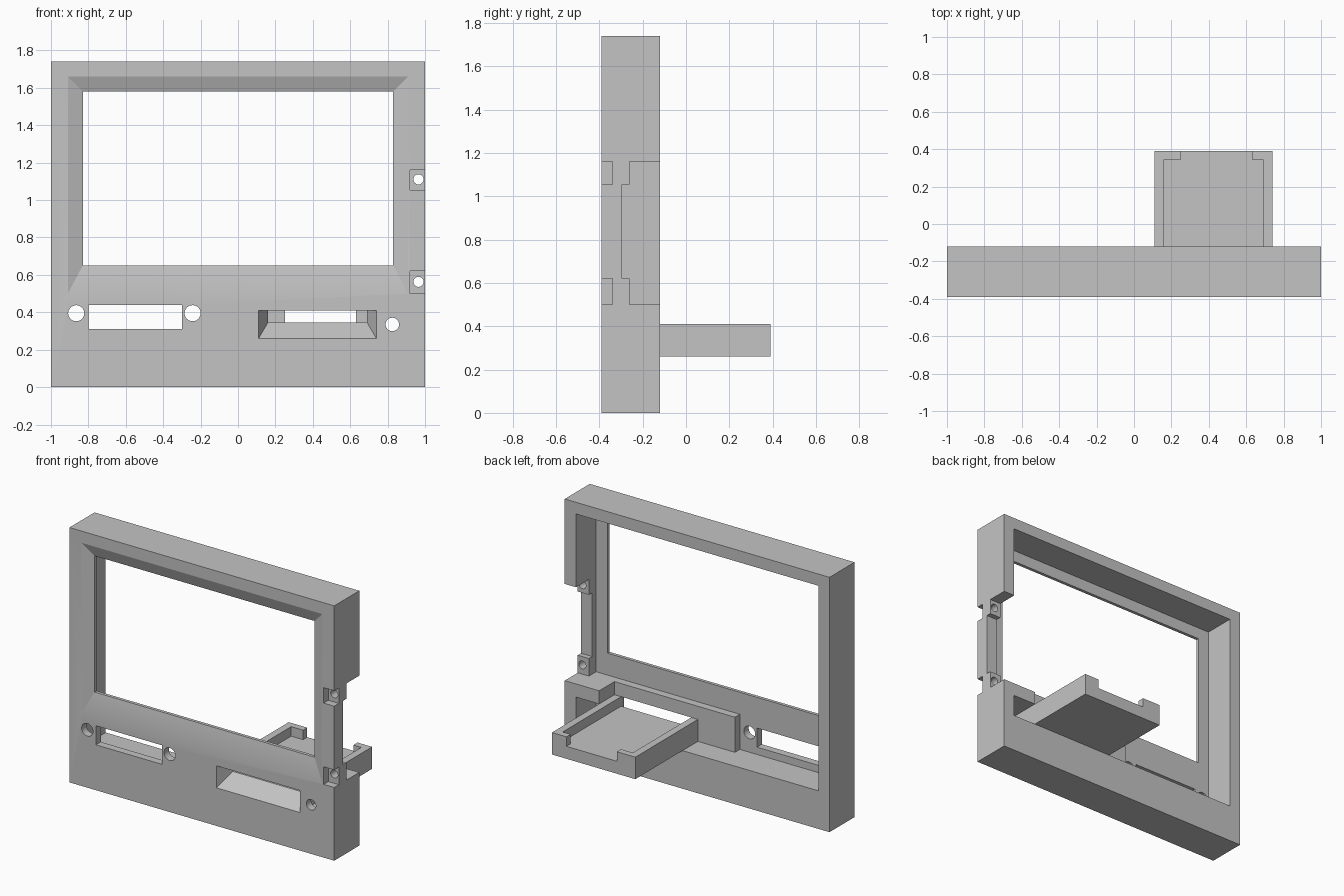
import bpy, bmesh
from math import pi
from mathutils import Matrix, Vector

cube = bpy.data.objects.get("Cube")
if cube:
    bpy.data.objects.remove(cube, do_unlink=True)

# One plain grey for everything
grey = bpy.data.materials.new("plain grey")
grey.use_nodes = True
grey.diffuse_color = (0.55, 0.55, 0.55, 1)
grey.node_tree.nodes["Principled BSDF"].inputs["Base Color"].default_value = (0.55, 0.55, 0.55, 1)

FRONT, BACK, OUT = -0.39, -0.12, 0.1   # front plane, rear plane, overshoot
PLATE = -0.338                         # rear of the thin front plate


def to_object(name, bm):
    bmesh.ops.recalc_face_normals(bm, faces=bm.faces)
    mesh = bpy.data.meshes.new(name)
    bm.to_mesh(mesh)
    bm.free()
    mesh.materials.append(grey)
    obj = bpy.data.objects.new(name, mesh)
    bpy.context.collection.objects.link(obj)
    return obj


def box(name, x, y, z):
    bm = bmesh.new()
    bmesh.ops.create_cube(bm, size=1)
    for v in bm.verts:
        v.co = Vector([r[0] if c < 0 else r[1] for c, r in zip(v.co, (x, y, z))])
    return to_object(name, bm)


def funnel(y0, y1, front, rear, spill=0.05):
    """Tapered cutter through two x/z rectangles, extended past both ends."""
    bm = bmesh.new()
    bmesh.ops.create_cube(bm, size=1)
    for v in bm.verts:
        t = -spill if v.co.y < 0 else 1 + spill
        x0, x1, z0, z1 = [a + (b - a) * t for a, b in zip(front, rear)]
        v.co = Vector((x0 if v.co.x < 0 else x1, y0 + (y1 - y0) * t,
                       z0 if v.co.z < 0 else z1))
    return to_object("cutter", bm)


def drill(x, z, r):
    bm = bmesh.new()
    bmesh.ops.create_cone(bm, cap_ends=True, segments=32, radius1=r, radius2=r, depth=0.5,
                          matrix=Matrix.Translation((x, FRONT, z)) @ Matrix.Rotation(pi / 2, 4, 'X'))
    return to_object("cutter", bm)


def cut(target, cutter):
    cutter.hide_render = True
    mod = target.modifiers.new("cut", 'BOOLEAN')
    mod.operation, mod.solver, mod.object = 'DIFFERENCE', 'EXACT', cutter
    bpy.context.view_layer.objects.active = target
    bpy.ops.object.modifier_apply(modifier=mod.name)
    bpy.data.objects.remove(cutter, do_unlink=True)


def cut_box(target, x, y, z):
    cut(target, box("cutter", x, y, z))


# Main frame
frame = box("frame", (-1, 1), (FRONT, BACK), (0, 1.74))

# Rear recesses: screen, left lower bay, bay behind the tray, small right bay
cut_box(frame, (-0.915, 0.915), (PLATE, OUT), (0.5, 1.66))
cut_box(frame, (-0.915, -0.17), (PLATE, OUT), (0.26, 0.6))
cut_box(frame, (-0.3, 0.74), (-0.285, OUT), (0.26, 0.6))
cut_box(frame, (0.74, 0.915), (PLATE, OUT), (0.26, 0.41))

# Screen window with sloped surround
cut_box(frame, (-0.83, 0.83), (-0.6, OUT), (0.65, 1.58))
cut(frame, funnel(FRONT, -0.36, (-0.91, 0.91, 0.5, 1.66), (-0.83, 0.83, 0.65, 1.58)))

# Side notch, deeper between the two mounting tabs
cut_box(frame, (0.9, 1.1), (-0.26, OUT), (0.5, 1.16))
cut_box(frame, (0.9, 1.1), (-0.295, OUT), (0.62, 1.055))

# Front pockets and screw holes of the tabs
for low, high in ((0.5, 0.62), (1.055, 1.16)):
    cut_box(frame, (0.92, 1.1), (-0.6, -0.34), (low, high))
    cut(frame, drill(0.965, (low + high) / 2 + 0.003, 0.027))

# Front slot, its two screw holes and the single button hole
cut_box(frame, (-0.8, -0.3), (-0.6, -0.2), (0.31, 0.44))
for x, z, r in ((-0.865, 0.395, 0.043), (-0.243, 0.395, 0.043), (0.825, 0.335, 0.036)):
    cut(frame, drill(x, z, r))

# Sloped mouth leading to the tray
cut(frame, funnel(FRONT, -0.285, (0.11, 0.74, 0.26, 0.41), (0.16, 0.69, 0.345, 0.41)))

# Rear tray with low walls and two corner lips
tray = box("rear_tray", (0.11, 0.74), (-0.285, 0.39), (0.26, 0.41))
cut_box(tray, (0.16, 0.69), (-0.5, 0.345), (0.345, 0.6))
cut_box(tray, (0.25, 0.63), (0.2, 0.6), (0.345, 0.6))

# Smooth hole walls, sharp edges elsewhere
for obj in (frame, tray):
    bpy.ops.object.select_all(action='DESELECT')
    obj.select_set(True)
    bpy.context.view_layer.objects.active = obj
    bpy.ops.object.shade_smooth_by_angle(angle=0.3)
